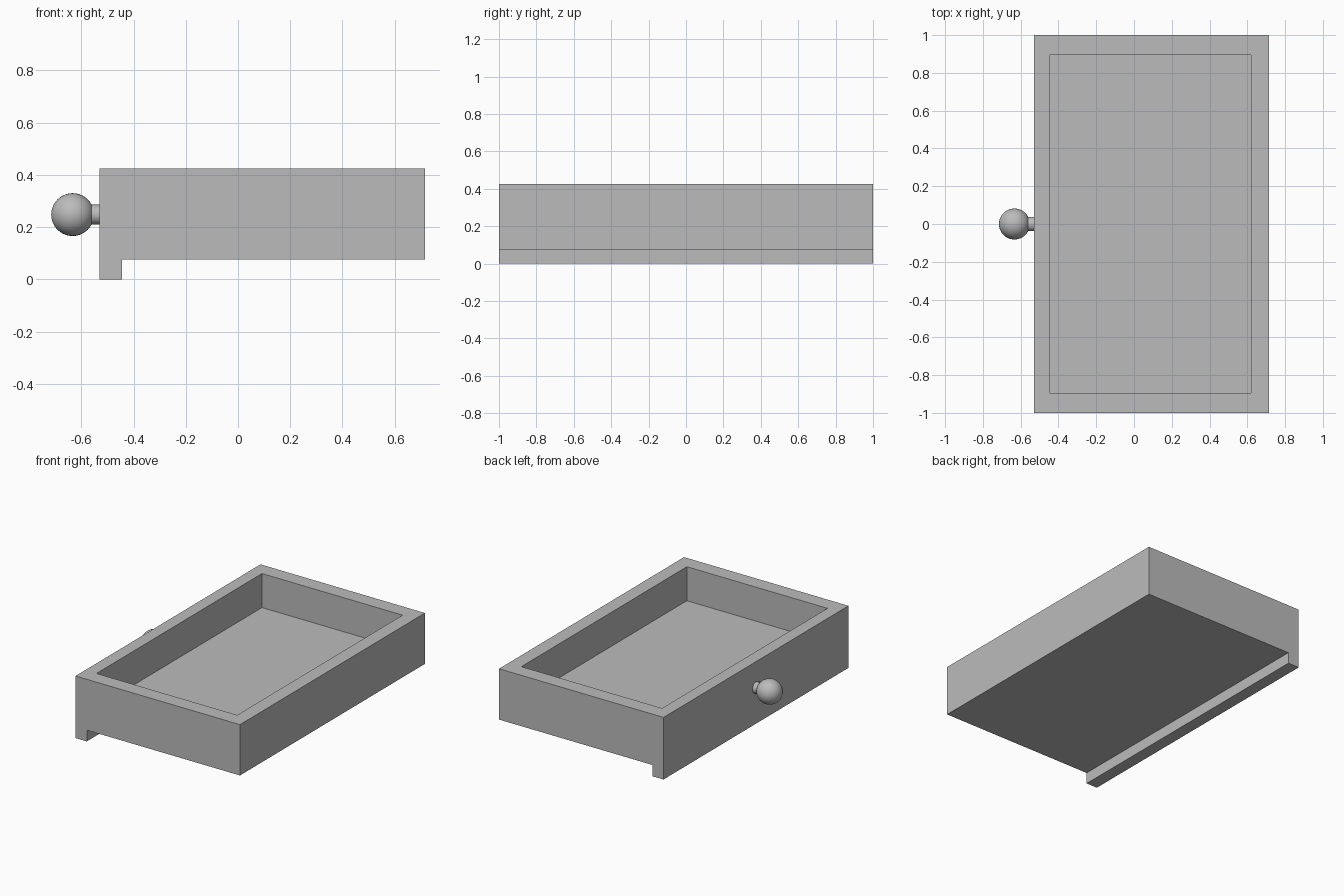
import bpy
import bmesh
from math import radians
from mathutils import Matrix, Vector

cube = bpy.data.objects.get("Cube")
if cube:
    bpy.data.objects.remove(cube, do_unlink=True)

# Single plain grey finish
grey = bpy.data.materials.new("plain_grey")
grey.use_nodes = True
colour = (0.5, 0.5, 0.5, 1)
grey.diffuse_color = colour
grey.node_tree.nodes["Principled BSDF"].inputs["Base Color"].default_value = colour


def add_object(name, bm):
    bmesh.ops.recalc_face_normals(bm, faces=bm.faces)
    mesh = bpy.data.meshes.new(name)
    bm.to_mesh(mesh)
    bm.free()
    mesh.materials.append(grey)
    obj = bpy.data.objects.new(name, mesh)
    bpy.context.collection.objects.link(obj)
    return obj


# Drawer tray: side profile with the panel lip, extruded along the width
LEFT, RIGHT, TOP, BASE = -0.53, 0.715, 0.425, 0.077
IN_LEFT, IN_RIGHT, IN_Y, FLOOR = -0.445, 0.62, 0.895, 0.192
profile = [(LEFT, 0), (IN_LEFT, 0), (IN_LEFT, BASE),
           (RIGHT, BASE), (RIGHT, TOP), (LEFT, TOP)]
bm = bmesh.new()
side = bm.faces.new([bm.verts.new((x, -1, z)) for x, z in profile])
ext = bmesh.ops.extrude_face_region(bm, geom=[side], use_keep_orig=True)
bmesh.ops.translate(bm, vec=(0, 2, 0),
                    verts=[g for g in ext["geom"] if isinstance(g, bmesh.types.BMVert)])
bmesh.ops.recalc_face_normals(bm, faces=bm.faces)

# Inset the rim, then sink the floor
floor = max(bm.faces, key=lambda f: f.calc_center_median().z)
bmesh.ops.inset_region(bm, faces=[floor], thickness=0.09)
for v in floor.verts:
    v.co.x = IN_LEFT if v.co.x < 0 else IN_RIGHT
    v.co.y = IN_Y if v.co.y > 0 else -IN_Y
sunk = bmesh.ops.extrude_face_region(bm, geom=[floor])
bmesh.ops.translate(bm, vec=(0, 0, FLOOR - TOP),
                    verts=[g for g in sunk["geom"] if isinstance(g, bmesh.types.BMVert)])
if floor.is_valid:
    bmesh.ops.delete(bm, geom=[floor], context="FACES_ONLY")
add_object("drawer_tray", bm)

# Round knob and its stem
KNOB = Vector((-0.633, 0, 0.248))
along_x = Matrix.Rotation(radians(90), 4, "Y")
bm = bmesh.new()
bmesh.ops.create_uvsphere(bm, u_segments=32, v_segments=20, radius=0.082,
                          matrix=Matrix.Translation(KNOB) @ along_x)
knob = add_object("knob", bm)

bm = bmesh.new()
bmesh.ops.create_cone(bm, cap_ends=True, segments=32, radius1=0.038, radius2=0.038,
                      depth=0.07,
                      matrix=Matrix.Translation((LEFT - 0.034, 0, KNOB.z)) @ along_x)
stem = add_object("knob_stem", bm)

# Smooth the round parts
bpy.ops.object.select_all(action="DESELECT")
for obj in (knob, stem):
    obj.select_set(True)
bpy.context.view_layer.objects.active = knob
bpy.ops.object.shade_smooth_by_angle(angle=radians(35))
